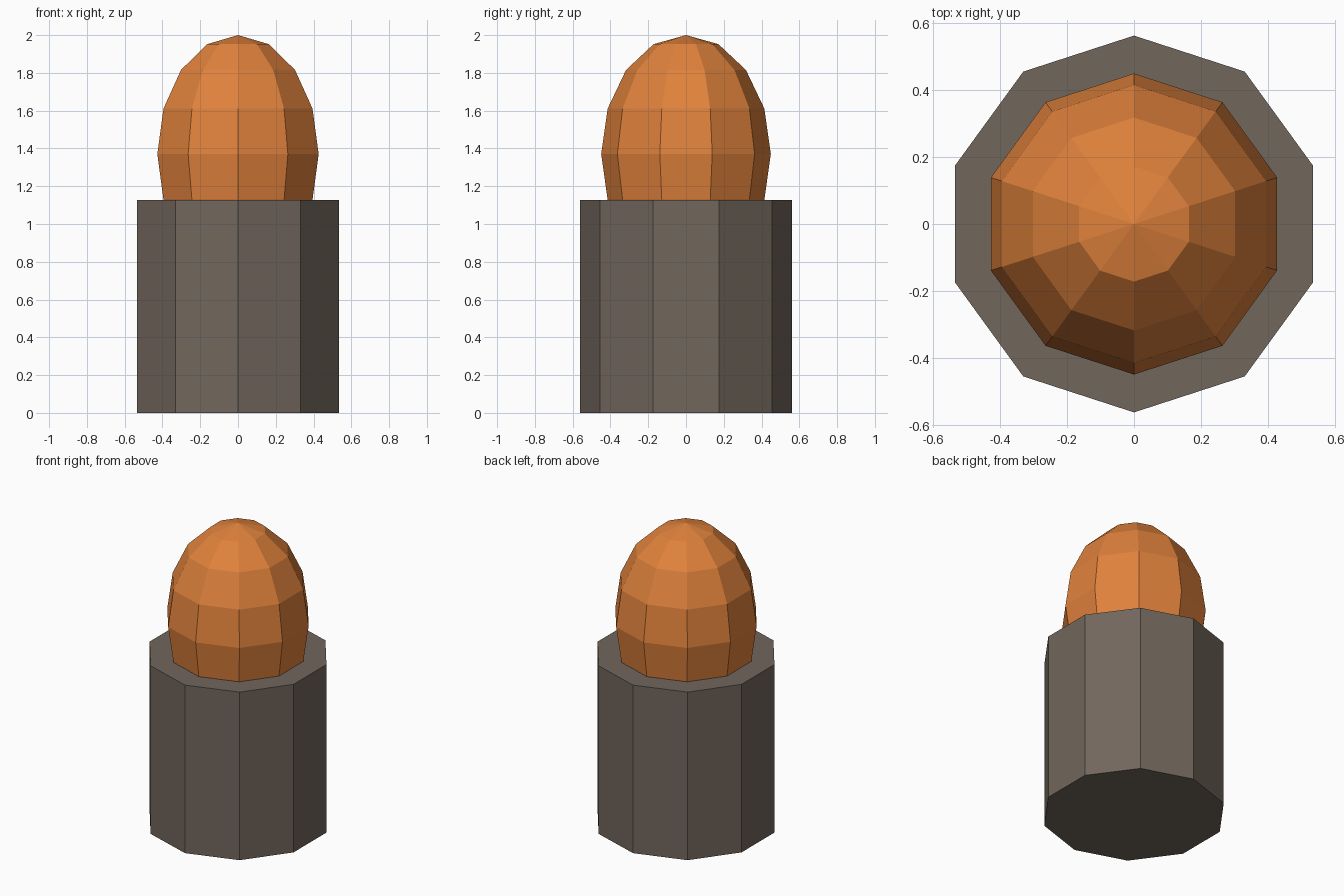
import bpy, bmesh, math

if "Cube" in bpy.data.objects:
    bpy.data.objects.remove(bpy.data.objects["Cube"])

SIDES = 10


def material(name, rgb):
    mat = bpy.data.materials.new(name)
    mat.diffuse_color = (*rgb, 1)
    mat.use_nodes = True
    mat.node_tree.nodes["Principled BSDF"].inputs["Base Color"].default_value = mat.diffuse_color
    return mat


def lathe(name, profile, mat):
    """Flat-faced solid from (radius, z) pairs listed bottom to top; radius 0 is a pole."""
    bm = bmesh.new()
    rings = []
    for r, z in profile:
        count = SIDES if r > 0 else 1
        rings.append([bm.verts.new((r * math.sin(2 * math.pi * i / SIDES),
                                    r * math.cos(2 * math.pi * i / SIDES), z))
                      for i in range(count)])
    for low, high in zip(rings, rings[1:]):
        for i in range(SIDES):
            j = (i + 1) % SIDES
            corners = [low[i % len(low)], low[j % len(low)],
                       high[j % len(high)], high[i % len(high)]]
            bm.faces.new(list(dict.fromkeys(corners)))
    # Flat caps where the profile does not end in a pole
    for ring in (rings[0], rings[-1]):
        if len(ring) > 1:
            bm.faces.new(ring)
    bmesh.ops.recalc_face_normals(bm, faces=bm.faces)
    mesh = bpy.data.meshes.new(name)
    bm.to_mesh(mesh)
    bm.free()
    mesh.materials.append(mat)
    obj = bpy.data.objects.new(name, mesh)
    bpy.context.collection.objects.link(obj)
    return obj


grey = material("warm grey", (0.165, 0.133, 0.107))
orange = material("copper orange", (0.745, 0.223, 0.045))

# Ten-sided casing
lathe("casing", [(0.562, 0), (0.562, 1.127)], grey)

# Stretched sphere, its lower part sunk into the casing
RINGS, RADIUS, HALF_HEIGHT, CENTRE = 8, 0.449, 0.63, 1.37
profile = [(RADIUS * math.sin(math.pi * k / RINGS) if 0 < k < RINGS else 0,
            CENTRE - HALF_HEIGHT * math.cos(math.pi * k / RINGS))
           for k in range(RINGS + 1)]
lathe("rounded_tip", profile, orange)
